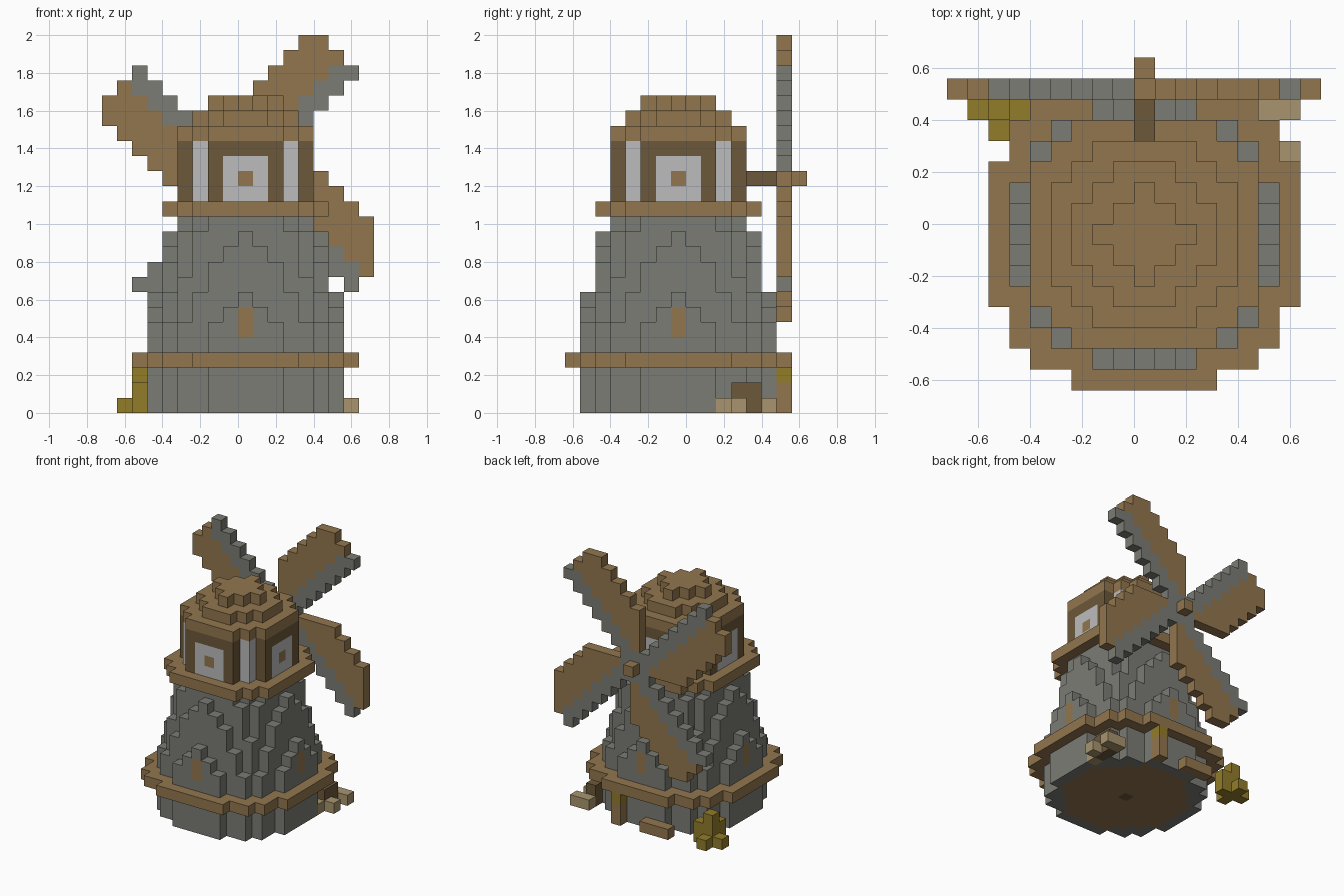
import bpy
import bmesh

if "Cube" in bpy.data.objects:
    bpy.data.objects.remove(bpy.data.objects["Cube"])

S = 0.08  # block size


def srgb(r, g, b):
    return [((c / 255 + 0.055) / 1.055) ** 2.4 for c in (r, g, b)] + [1.0]


def material(name, rgb):
    m = bpy.data.materials.new(name)
    m.use_nodes = True
    m.diffuse_color = srgb(*rgb)
    m.node_tree.nodes["Principled BSDF"].inputs["Base Color"].default_value = srgb(*rgb)
    return m


WOOD = material("wood", (146, 118, 78))
DARK = material("dark_wood", (108, 88, 58))
STONE = material("stone", (123, 124, 117))
WHITE = material("plaster_white", (187, 188, 187))
STRAW = material("straw", (146, 125, 42))
SACK = material("sackcloth", (168, 149, 110))

SIDES = [(1, 0, 0), (-1, 0, 0), (0, 1, 0), (0, -1, 0), (0, 0, 1), (0, 0, -1)]


def build(name, cells):
    """Skin a {block: material} set with its outer faces only."""
    mesh = bpy.data.meshes.new(name)
    mats = list(dict.fromkeys(cells.values()))
    for m in mats:
        mesh.materials.append(m)
    bm = bmesh.new()
    verts = {}

    def vert(p):
        if p not in verts:
            verts[p] = bm.verts.new((p[0] * S, (p[1] - 1) * S, p[2] * S))
        return verts[p]

    for cell, mat in cells.items():
        for d in SIDES:
            if tuple(c + n for c, n in zip(cell, d)) in cells:
                continue
            axis = [abs(n) for n in d].index(1)
            u, v = (axis + 1) % 3, (axis + 2) % 3
            ring = []
            for a, b in ((0, 0), (1, 0), (1, 1), (0, 1)):
                p = list(cell)
                p[axis] += d[axis] > 0
                p[u] += a
                p[v] += b
                ring.append(vert(tuple(p)))
            if d[axis] < 0:
                ring.reverse()
            bm.faces.new(ring).material_index = mats.index(mat)
    bm.to_mesh(mesh)
    bm.free()
    ob = bpy.data.objects.new(name, mesh)
    bpy.context.collection.objects.link(ob)
    return ob


def disc(limit, layers, mat):
    """Round slab of blocks whose squared distance from the axis is in the limit."""
    r = range(-8, 9)
    return {(x, y, z): mat for z in layers for x in r for y in r
            if x * x + y * y <= limit}


def box(xs, ys, zs, mat):
    return {(x, y, z): mat for x in xs for y in ys for z in zs}


def turned(x, y):
    return [(x, y), (-y, x), (-x, -y), (y, -x)]


# Stone base with a timber floor underneath
base = disc(41, range(3), STONE)
base.update(disc(29, [0], WOOD))
base[0, 0, 0] = DARK
build("stone_base", base)

# Timber skirt around the base
build("lower_skirt", disc(61, [3], WOOD))

# Tapering stone tower with a slit window on each side
tower = {}
for z in range(4, 13):
    radius = 5.05 + 0.25 * (11 - z)
    tower.update(disc(min(41, radius ** 2), [z], STONE))
for x, y in turned(6, 0):
    tower[x, y, 5] = tower[x, y, 6] = WOOD
build("stone_tower", tower)

# Gallery floor under the cabin
build("gallery", disc(34, [13], WOOD))

# Cabin with white corner posts and four framed windows
cabin = disc(20, range(14, 18), DARK)
for x, y in turned(3, 3):
    for z in range(14, 18):
        cabin[x, y, z] = WHITE
for side in (-1, 0, 1):
    for x, y in turned(4, side):
        for z in range(14, 17):
            cabin[x, y, z] = WOOD if (side == 0 and z == 15) else WHITE
build("cabin", cabin)

# Stepped roof
roof = {}
for limit, z in ((20, 18), (10, 19), (4, 20)):
    roof.update(disc(limit, [z], WOOD))
build("roof", roof)

# Axle and hub cap
build("axle", box([0], [5, 6], [15], DARK))
build("hub_cap", box([0], [8], [15], WOOD))

# Four sails: a stepped diagonal spar with a wooden board along one edge
sails = {(0, 7, 15): STONE}
for w in range(1, 10):
    if w < 8:
        blade = [(u, STONE) for u in (w - 1, w)]
    else:
        blade = []
    boards = (4, 5) if w == 9 else range(max(0, w - 5), w - 1)
    blade += [(u, WOOD) for u in boards]
    for u, mat in blade:
        for a, b in turned(u, w):
            if a < 9:
                sails[a, 7, 15 + b] = mat
build("sails", sails)

# Straw heap
heap = {}
for x, y, height in ((-7, 6, 3), (-7, 5, 2), (-6, 6, 2), (-7, 7, 1), (-8, 6, 1)):
    heap.update(box([x], [y], range(height), STRAW))
build("straw_heap", heap)

# Crate with sacks scattered around it
build("crate", box([6], [4, 5], range(2), DARK))
sacks = box([6, 7], [6], [0], SACK)
sacks.update(box([7], [4], [0], SACK))
sacks.update(box([6], [3], [0], SACK))
build("sacks", sacks)

# Bench and lantern post at the back
build("bench", box(range(-3, 0), [7], [0], WOOD))
post = box([2], [7], range(3), WOOD)
post[2, 7, 2] = STRAW
build("lantern_post", post)
